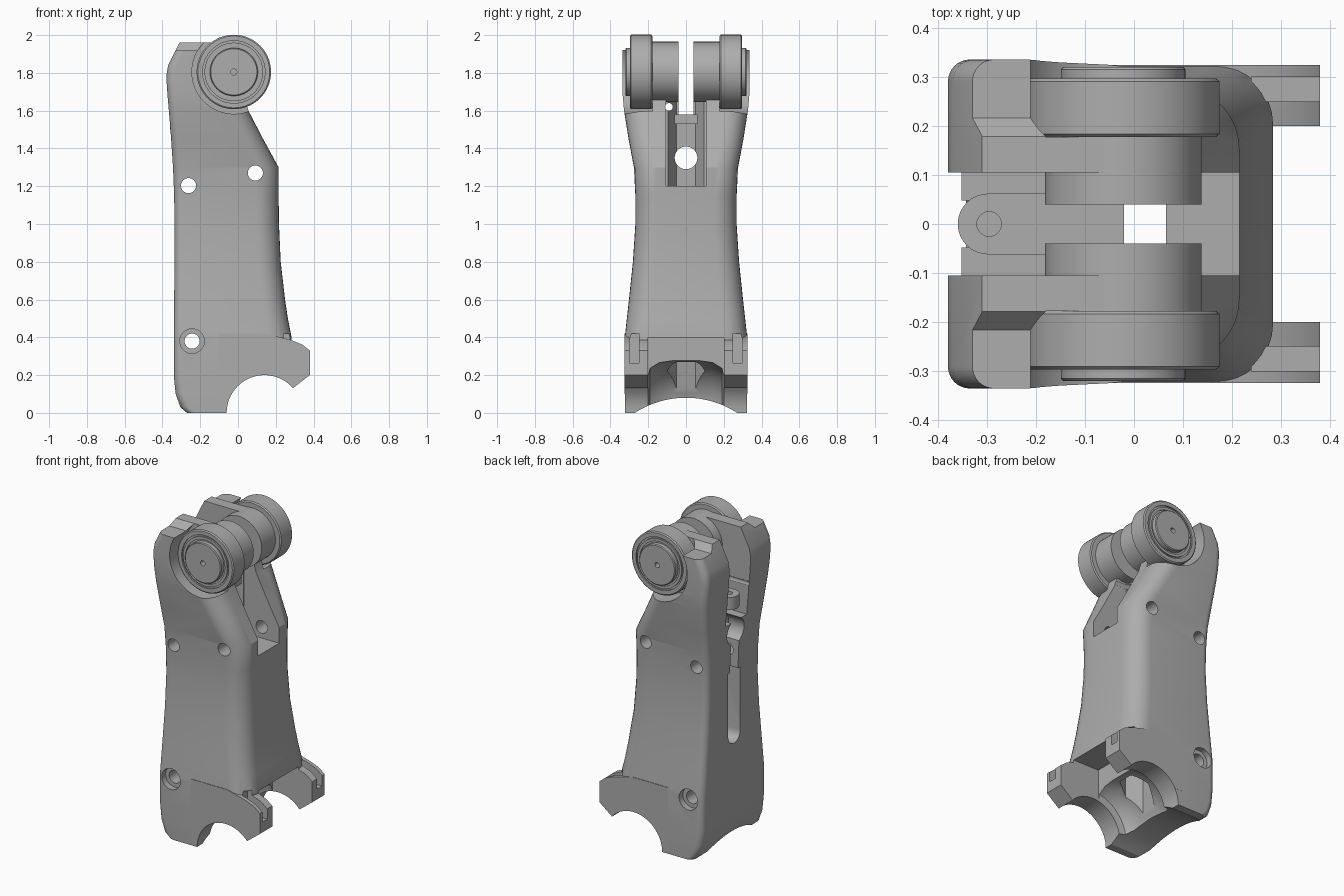
import bpy, bmesh, math
from mathutils import Vector

old = bpy.data.objects.get("Cube")
if old:
    bpy.data.objects.remove(old, do_unlink=True)

mat = bpy.data.materials.new("plain grey")
mat.use_nodes = True
GREY = (0.42, 0.42, 0.42, 1)
mat.diffuse_color = GREY
mat.node_tree.nodes["Principled BSDF"].inputs["Base Color"].default_value = GREY

AX, AZ = -0.022, 1.805      # roller axle
FX = 0.14                   # lower pivot


def finish(name, bm):
    bmesh.ops.remove_doubles(bm, verts=bm.verts, dist=1e-5)
    bmesh.ops.recalc_face_normals(bm, faces=bm.faces)
    me = bpy.data.meshes.new(name)
    bm.to_mesh(me)
    bm.free()
    me.materials.append(mat)
    ob = bpy.data.objects.new(name, me)
    bpy.context.collection.objects.link(ob)
    return ob


def circle(a, b, r, n=48):
    return [(a + r * math.cos(math.tau * i / n), b + r * math.sin(math.tau * i / n)) for i in range(n)]


def rect(a0, a1, b0, b1):
    return [(a0, b0), (a1, b0), (a1, b1), (a0, b1)]


def skin(bm, rings, wrap=False):
    """Join rings of points with quads."""
    rows = [[bm.verts.new(p) for p in ring] for ring in rings]
    n = len(rows[0])
    pairs = list(zip(rows, rows[1:])) + ([(rows[-1], rows[0])] if wrap else [])
    for lo, hi in pairs:
        for i in range(n):
            j = (i + 1) % n
            bm.faces.new((lo[i], lo[j], hi[j], hi[i]))
    if not wrap:
        bm.faces.new(rows[0][::-1])
        bm.faces.new(rows[-1])


def prism(name, pts, axis, lo, hi):
    """Extrude a 2D profile along one axis."""
    place = {"x": lambda a, b, t: (t, a, b),
             "y": lambda a, b, t: (a, t, b),
             "z": lambda a, b, t: (a, b, t)}[axis]
    bm = bmesh.new()
    skin(bm, [[place(a, b, t) for a, b in pts] for t in (lo, hi)])
    return finish(name, bm)


def lathe(name, profile, cx, cz, n=64, closed=False):
    """Revolve (radius, y) points about an axle along y."""
    bm = bmesh.new()
    rings = [[(cx + r * math.cos(math.tau * i / n), y, cz + r * math.sin(math.tau * i / n))
              for i in range(n)] for r, y in profile]
    skin(bm, rings, closed)
    return finish(name, bm)


def combine(ob, tool, op="DIFFERENCE"):
    mod = ob.modifiers.new("cut", "BOOLEAN")
    mod.operation, mod.object, mod.solver = op, tool, "EXACT"
    dg = bpy.context.evaluated_depsgraph_get()
    me = bpy.data.meshes.new_from_object(ob.evaluated_get(dg))
    ob.modifiers.clear()
    ob.data = me
    bpy.data.objects.remove(tool, do_unlink=True)


def smooth(ob):
    bpy.ops.object.select_all(action="DESELECT")
    ob.select_set(True)
    bpy.context.view_layer.objects.active = ob
    bpy.ops.object.shade_smooth_by_angle(angle=math.radians(28))


# Main housing: rounded sections lofted upwards (z, back x, front x, half width)
SECTIONS = [
    (0, -.27, .28, .324), (.03, -.305, .28, .324), (.1, -.33, .28, .324), (.2, -.34, .28, .324),
    (.4, -.34, .284, .324), (.5, -.339, .264, .313), (.6, -.338, .249, .302), (.8, -.336, .226, .281),
    (1, -.336, .217, .268), (1.15, -.338, .215, .268), (1.3, -.344, .215, .276), (1.45, -.354, .133, .304),
    (1.6, -.366, .055, .328), (1.68, -.373, .03, .335), (1.78, -.38, .02, .336), (1.84, -.37, .01, .336),
    (1.96, -.31, -.02, .336)]


def section(z, x0, x1, w):
    ring = []
    for sx, sy, r, start in ((1, 1, .12, 0), (-1, 1, .045, 90), (-1, -1, .045, 180), (1, -1, .12, 270)):
        cx = x1 - r if sx > 0 else x0 + r
        for k in range(9):
            a = math.radians(start + 90 * k / 8)
            ring.append((cx + r * math.cos(a), sy * (w - r) + r * math.sin(a), z))
    return ring


bm = bmesh.new()
skin(bm, [section(*s) for s in SECTIONS])
body = finish("housing", bm)

# Forked feet
FOOT = [(-.1, .1), (.1, .1), (.255, .1), (.29, .13), (.38, .2), (.38, .33), (.34, .362),
        (.28, .386), (.15, .419), (-.1, .419)]
for lo, hi in ((.2, .325), (-.325, -.2)):
    combine(body, prism("foot", FOOT, "y", lo, hi), "UNION")

cuts = [
    # lower pivot recess, wheel clearance and arched underside
    prism("pivot_cut", circle(FX, 0, .2, 64), "y", -.5, .5),
    lathe("wheel_cut", [(.001, -.2), (.203, -.2), (.24, -.19), (.27, -.14), (.28, -.07), (.28, .07),
                        (.27, .14), (.24, .19), (.203, .2), (.001, .2)], FX, 0),
    prism("front_cut", rect(.1, .6, -.1, .4), "y", -.2, .2),
    prism("arch_cut", circle(0, -.42, .5, 128), "x", -.6, .6),
    # hexagonal shaft
    prism("shaft_cut", [(AX + b, a) for a, b in circle(0, 0, .101, 6)], "z", -.2, 2.2),
    # slots between the arms
    prism("front_slot", rect(-.03, .6, 1.2, 2.2), "y", -.105, .105),
    prism("gap_slot", rect(-.6, .6, 1.58, 2.2), "y", -.04, .04),
    prism("top_slot", rect(-.6, .6, 1.7, 2.2), "y", -.105, .105),
    prism("rear_slot", rect(-.6, -.18, 1.42, 2.2), "y", -.105, .105),
    prism("rear_neck", rect(-.6, -.2, 1.05, 1.45), "y", -.04, .04),
    prism("rear_groove", [(.06, 1.1), (-.06, 1.1)] +
          [(.06 * math.cos(a), .7 + .06 * math.sin(a)) for a in
           [math.pi * (1 + k / 12) for k in range(13)]], "x", -.6, -.2),
    prism("rear_pocket", circle(0, 1.35, .085), "x", -.6, -.24),
    prism("cross_bore", circle(0, 1.35, .06), "x", -.6, .6),
    prism("wire_bore", circle(-.09, 1.62, .02, 24), "x", -.6, .6),
]
# Bolt holes from side to side
for x, z in ((-.262, 1.203), (.092, 1.27), (-.243, .38)):
    cuts.append(prism("bolt_cut", circle(x, z, .04, 32), "y", -.5, .5))

# Cuts repeated on both sides
for s in (-1, 1):
    def side(name, pts, a, b):
        return prism(name, pts, "y", min(s * a, s * b), max(s * a, s * b))
    cuts += [
        side("counterbore", circle(-.243, .38, .065, 40), .285, .5),
        side("roller_pocket", circle(AX, AZ, .222, 64), .178, .5),
        side("fork_cut", rect(.24, .6, .265, .42), .25, .3),
        side("fork_cut_round", circle(.5, .0, .001, 8), .25, .3),
        prism("shoulder_cut", [(s * y, z) for y, z in
              ((.178, 1.961), (.217, 1.92), (.5, 1.92), (.5, 2.2), (.178, 2.2))], "x", -.6, .6),
    ]
for c in cuts:
    combine(body, c)
smooth(body)

# Rounded lug in the rear slot, with its pin hole
lug_pts = [(-.02, -.062), (-.02, .062)] + [
    (-.298 + .062 * math.cos(a), .062 * math.sin(a))
    for a in [math.pi * (.5 + k / 16) for k in range(17)]]
lug = prism("rear_lug", lug_pts, "z", 1.5, 1.58)
combine(lug, prism("pin_cut", circle(-.296, 0, .025, 24), "z", 1.54, 1.7))
combine(lug, prism("lug_gap", rect(-.175, .1, 1.4, 1.53), "y", -.2, .2))
smooth(lug)

# Axle hubs with bearing rollers and end caps
ROLLER = [(.016, .04), (.16, .04), (.16, .178), (.19, .178), (.197, .184), (.197, .291), (.19, .297),
          (.165, .297), (.165, .288), (.155, .288), (.155, .297), (.138, .297), (.138, .29),
          (.127, .29), (.127, .316), (.122, .321), (.016, .321)]
for s, label in ((-1, "front"), (1, "rear")):
    smooth(lathe(label + "_roller", [(r, s * y) for r, y in ROLLER], AX, AZ, closed=True))
